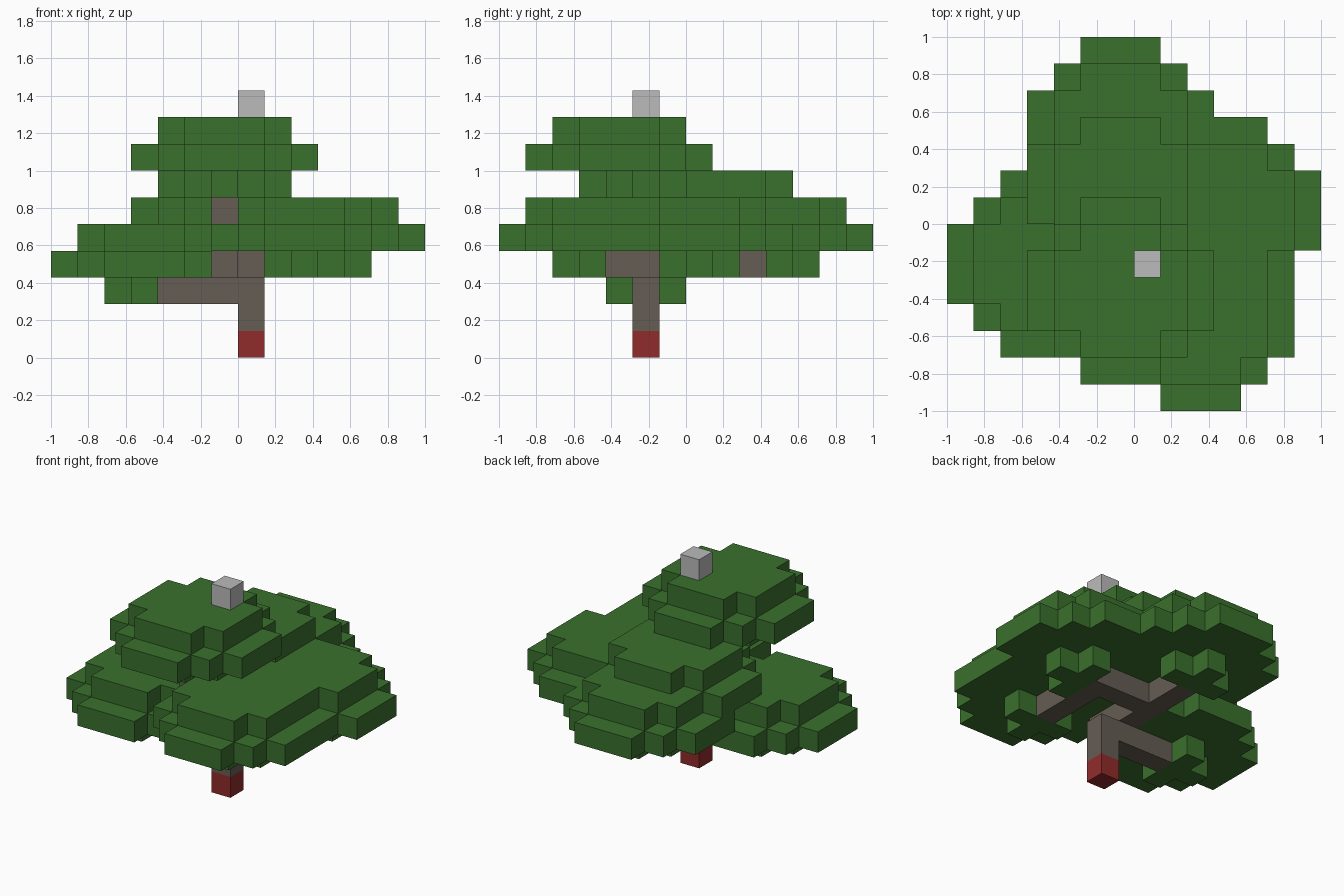
import bpy
import bmesh
from mathutils import Vector

if "Cube" in bpy.data.objects:
    bpy.data.objects.remove(bpy.data.objects["Cube"], do_unlink=True)

GRID = 14            # cells across the longest side
CELL = 2 / GRID


def material(name, color):
    mat = bpy.data.materials.new(name)
    mat.use_nodes = True
    mat.diffuse_color = (*color, 1)
    bsdf = next(n for n in mat.node_tree.nodes if n.type == "BSDF_PRINCIPLED")
    bsdf.inputs["Base Color"].default_value = (*color, 1)
    bsdf.inputs["Roughness"].default_value = 0.9
    return mat


leaf_green = material("leaf green", (0.042, 0.162, 0.026))
bark_brown = material("bark brown", (0.133, 0.109, 0.087))
base_red = material("base red", (0.283, 0.024, 0.024))
tip_grey = material("tip grey", (0.497, 0.497, 0.497))


def run(start, end):
    """All cells on a straight line between two cells, both included."""
    a, b = Vector(start), Vector(end)
    n = round((b - a).length)
    return [tuple(round(c) for c in a.lerp(b, t / max(n, 1))) for t in range(n + 1)]


def disc(ci, cj, k, radius):
    """A flat octagonal layer of cells with stepped corners."""
    reach = radius + max(radius - 1, 1) - (radius == 1)
    span = range(-radius, radius + 1)
    return [(ci + a, cj + b, k) for a in span for b in span if abs(a) + abs(b) <= reach - (radius == 3) * 1 + (radius == 3)
            and not (radius == 3 and abs(a) + abs(b) > 4)]


def clump(ci, cj, k):
    """Leaf clump: small foot, wide middle and narrower cap."""
    return disc(ci, cj, k, 1) + disc(ci, cj, k + 1, 3) + disc(ci, cj, k + 2, 2)


# Parts listed by priority: a cell belongs to the first part that claims it
parts = [
    ("trunk_base", base_red, [(7, 5, 0)]),
    ("tree_tip", tip_grey, [(7, 5, 9)]),
    ("trunk", bark_brown, run((7, 5, 1), (7, 5, 2)) + run((6, 4, 3), (6, 4, 5))),
    ("low_branch", bark_brown, run((4, 5, 2), (6, 5, 2))),
    ("back_branch", bark_brown, run((6, 5, 3), (6, 9, 3))),
    ("side_branch", bark_brown, run((7, 7, 3), (9, 7, 3)) + run((9, 4, 3), (9, 6, 3))),
    ("low_leaves", leaf_green, clump(3, 5, 2)),
    ("front_leaves", leaf_green, clump(9, 3, 3)),
    ("side_leaves", leaf_green, clump(10, 7, 3)),
    ("back_leaves", leaf_green, clump(6, 10, 3)),
    ("middle_leaves", leaf_green, clump(6, 8, 4)),
    ("top_leaves", leaf_green, clump(6, 4, 6)),
]

owner = {}
for name, mat, cells in parts:
    for cell in cells:
        owner.setdefault(cell, name)


def build(name, mat):
    """Mesh the outer skin of one part, leaving out faces buried in the tree."""
    bm = bmesh.new()
    for cell in (c for c, o in owner.items() if o == name):
        low = Vector(cell)
        for axis in range(3):
            u, v = Vector(), Vector()
            u[(axis + 1) % 3] = 1
            v[(axis + 2) % 3] = 1
            for side in (0, 1):
                step = Vector()
                step[axis] = 2 * side - 1
                if tuple(round(c) for c in low + step) in owner:
                    continue
                o = low.copy()
                o[axis] += side
                loop = [o, o + u, o + u + v, o + v]
                if not side:
                    loop.reverse()
                bm.faces.new([bm.verts.new((p.x * CELL - 1, p.y * CELL - 1, p.z * CELL))
                              for p in loop])
    bmesh.ops.remove_doubles(bm, verts=bm.verts[:], dist=CELL / 100)
    mesh = bpy.data.meshes.new(name)
    bm.to_mesh(mesh)
    bm.free()
    mesh.materials.append(mat)
    bpy.context.scene.collection.objects.link(bpy.data.objects.new(name, mesh))


for name, mat, cells in parts:
    build(name, mat)
